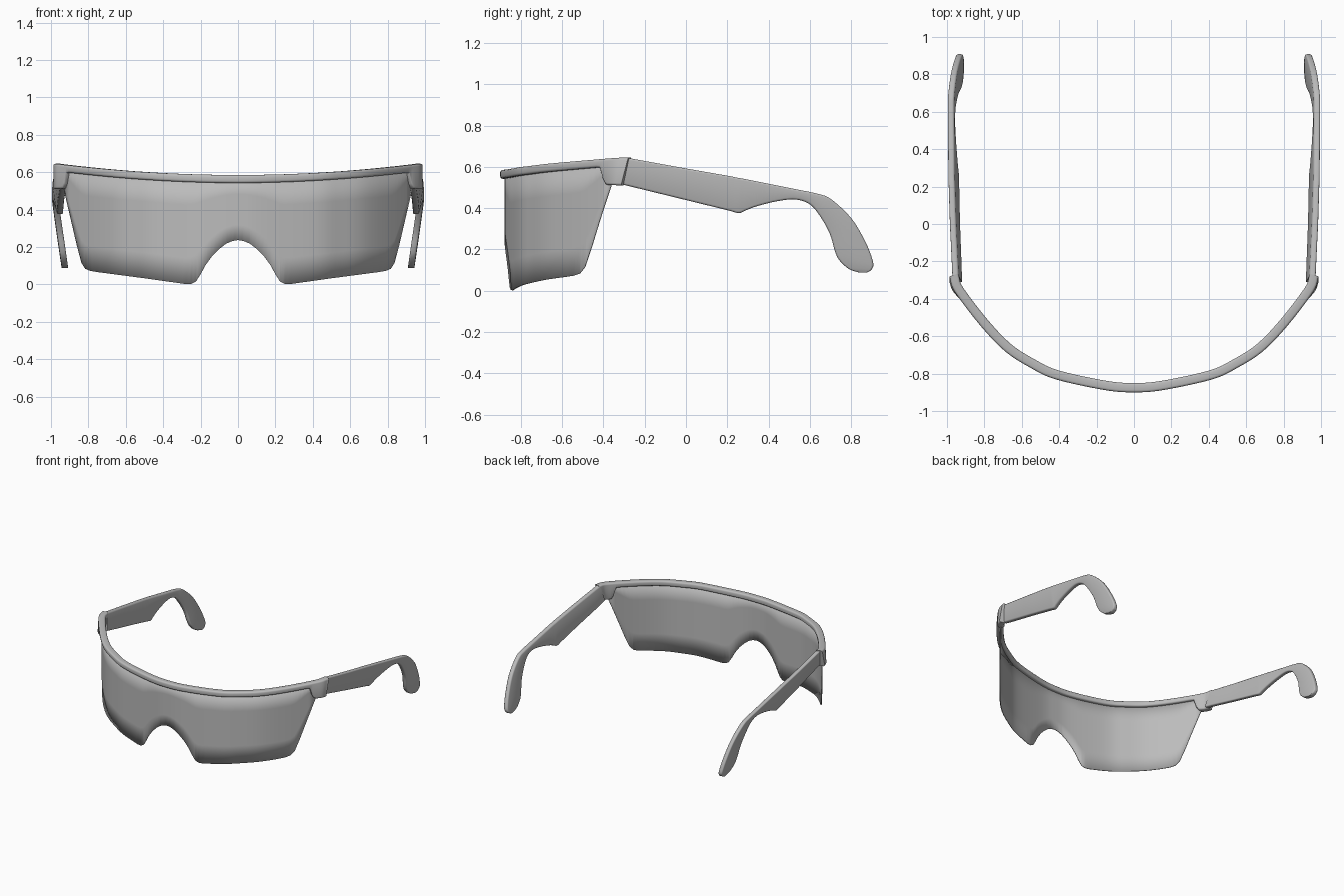
import bpy, bmesh, math
from mathutils import Vector

cube = bpy.data.objects.get("Cube")
if cube:
    bpy.data.objects.remove(cube, do_unlink=True)

grey = bpy.data.materials.new("grey_plastic")
grey.use_nodes = True
colour = (0.5, 0.5, 0.5, 1)
grey.diffuse_color = colour
grey.node_tree.nodes["Principled BSDF"].inputs["Base Color"].default_value = colour


def interp(knots, x):
    """Straight-line interpolation through (x, value) knots."""
    if x <= knots[0][0]:
        return knots[0][1]
    for (a, va), (b, vb) in zip(knots, knots[1:]):
        if x <= b:
            return va + (vb - va) * (x - a) / (b - a)
    return knots[-1][1]


def smooth_path(points, steps):
    """Catmull-Rom curve through 2D points."""
    p = [Vector(q) for q in points]
    p = [2 * p[0] - p[1]] + p + [2 * p[-1] - p[-2]]
    out = []
    for a, b, c, d in zip(p, p[1:], p[2:], p[3:]):
        for i in range(steps):
            t = i / steps
            out.append(0.5 * (2 * b + (c - a) * t + (2 * a - 5 * b + 4 * c - d) * t ** 2
                              + (3 * b - a - 3 * c + d) * t ** 3))
    return out + [p[-2]]


def finish(name, bm):
    bmesh.ops.recalc_face_normals(bm, faces=bm.faces)
    mesh = bpy.data.meshes.new(name)
    bm.to_mesh(mesh)
    bm.free()
    mesh.materials.append(grey)
    obj = bpy.data.objects.new(name, mesh)
    bpy.context.collection.objects.link(obj)
    bpy.ops.object.select_all(action="DESELECT")
    obj.select_set(True)
    bpy.context.view_layer.objects.active = obj
    bpy.ops.object.shade_smooth_by_angle(angle=math.radians(40))
    return obj


def loft(name, stations, thick, radius):
    """Rounded-rectangle sections between outer top and bottom points."""
    bm = bmesh.new()
    rings = []
    for top, bottom, out in stations:
        h = (top - bottom).length
        up = (top - bottom).normalized()
        mid = (top + bottom) / 2 - out * thick / 2
        r = min(radius, h * 0.45)
        ring = []
        for k, (sx, sz) in enumerate([(1, 1), (-1, 1), (-1, -1), (1, -1)]):
            for j in range(4):
                a = math.pi / 2 * (k + j / 3)
                ring.append(bm.verts.new(
                    mid + out * (sx * (thick / 2 - r) + r * math.cos(a))
                    + up * (sz * (h / 2 - r) + r * math.sin(a))))
        rings.append(ring)
    for a, b in zip(rings, rings[1:]):
        for i in range(len(a)):
            j = (i + 1) % len(a)
            bm.faces.new((a[i], a[j], b[j], b[i]))
    bm.faces.new(rings[0])
    bm.faces.new(rings[-1])
    return finish(name, bm)


# Plan curve of the outer front, shared by the brow bar and the lens
half = [(0.155, -0.888), (0.42, -0.83), (0.56, -0.765), (0.69, -0.68),
        (0.82, -0.545), (0.957, -0.364), (0.987, -0.28)]
plan = smooth_path([(-x, y) for x, y in reversed(half)] + [(0, -0.9)] + half, 12)


def outward(i):
    d = plan[min(i + 1, len(plan) - 1)] - plan[max(i - 1, 0)]
    return Vector((d.y, -d.x, 0)).normalized()


def brow_top(x):
    return 0.585 + 0.062 * x * x


# Brow bar with the deeper hinge blocks at its ends
block_bottom = [(-0.42, 0.597), (-0.408, 0.575), (-0.402, 0.525), (-0.385, 0.512), (-0.28, 0.51)]
stations = []
for i, p in enumerate(plan):
    top = Vector((p.x, p.y, brow_top(p.x)))
    low = top.z - 0.043 + 0.004 * abs(p.x)
    bottom = Vector((p.x, p.y, low))
    if p.y > -0.42:
        bottom.z = min(low, interp(block_bottom, p.y))
        bottom.y -= 0.035 * max(0, (p.y + 0.4) / 0.12)
    stations.append((top, bottom, outward(i)))
loft("brow_bar", stations, 0.05, 0.012)

# Shield lens: a thin curved sheet with a nose notch and slanted sides
lens_edge = [(0, 0.237), (0.03, 0.232), (0.065, 0.217), (0.1, 0.19), (0.14, 0.15),
             (0.176, 0.1), (0.2, 0.055), (0.225, 0.016), (0.25, 0.003), (0.28, 0.002),
             (0.5, 0.033), (0.75, 0.066), (0.79, 0.073), (0.815, 0.084), (0.835, 0.115),
             (0.86, 0.21), (0.895, 0.36), (0.93, 0.51)]
lens_plan = []
for i, p in enumerate(plan):
    q = p.to_3d() - outward(i) * 0.024
    lens_plan.append((q.x, q.y))
columns = {x for x, z in lens_edge} | {i * 0.02 for i in range(1, 46)}
columns = sorted(columns | {-x for x in columns})
bm = bmesh.new()
previous = None
for x in columns:
    y = interp(lens_plan, x)
    low, high = interp(lens_edge, abs(x)), brow_top(x) - 0.02
    column = [bm.verts.new((x, y, low + (high - low) * k / 4)) for k in range(5)]
    if previous:
        for k in range(4):
            bm.faces.new((previous[k], column[k], column[k + 1], previous[k + 1]))
    previous = column
lens = finish("shield_lens", bm)
solid = lens.modifiers.new("thickness", "SOLIDIFY")
solid.thickness = 0.006
solid.offset = 0

# Temples: upper and lower side outlines, leaning inward toward the bottom
upper = [(-0.276, 0.642), (0, 0.592), (0.2, 0.557), (0.25, 0.547), (0.29, 0.54), (0.34, 0.53),
         (0.45, 0.508), (0.55, 0.488), (0.63, 0.471), (0.7, 0.445), (0.8, 0.352),
         (0.87, 0.235), (0.906, 0.14), (0.9, 0.103), (0.875, 0.087)]
lower = [(-0.311, 0.515), (0, 0.439), (0.2, 0.39), (0.255, 0.376), (0.285, 0.387), (0.34, 0.408),
         (0.44, 0.433), (0.53, 0.442), (0.6, 0.418), (0.65, 0.36), (0.697, 0.275),
         (0.722, 0.19), (0.745, 0.145), (0.79, 0.105), (0.84, 0.087)]
bow = [(-0.28, 0.951), (0, 0.972), (0.26, 0.987), (0.65, 1.002), (0.9, 1.005)]


def temple_point(side, q):
    return Vector((side * (interp(bow, q.x) + 0.15 * (q.y - 0.5)), q.x, q.y))


for name, side in (("left_temple", 1), ("right_temple", -1)):
    pairs = zip(smooth_path(upper, 5), smooth_path(lower, 5))
    loft(name, [(temple_point(side, t), temple_point(side, b), Vector((side, 0, 0)))
                for t, b in pairs], 0.034, 0.01)
